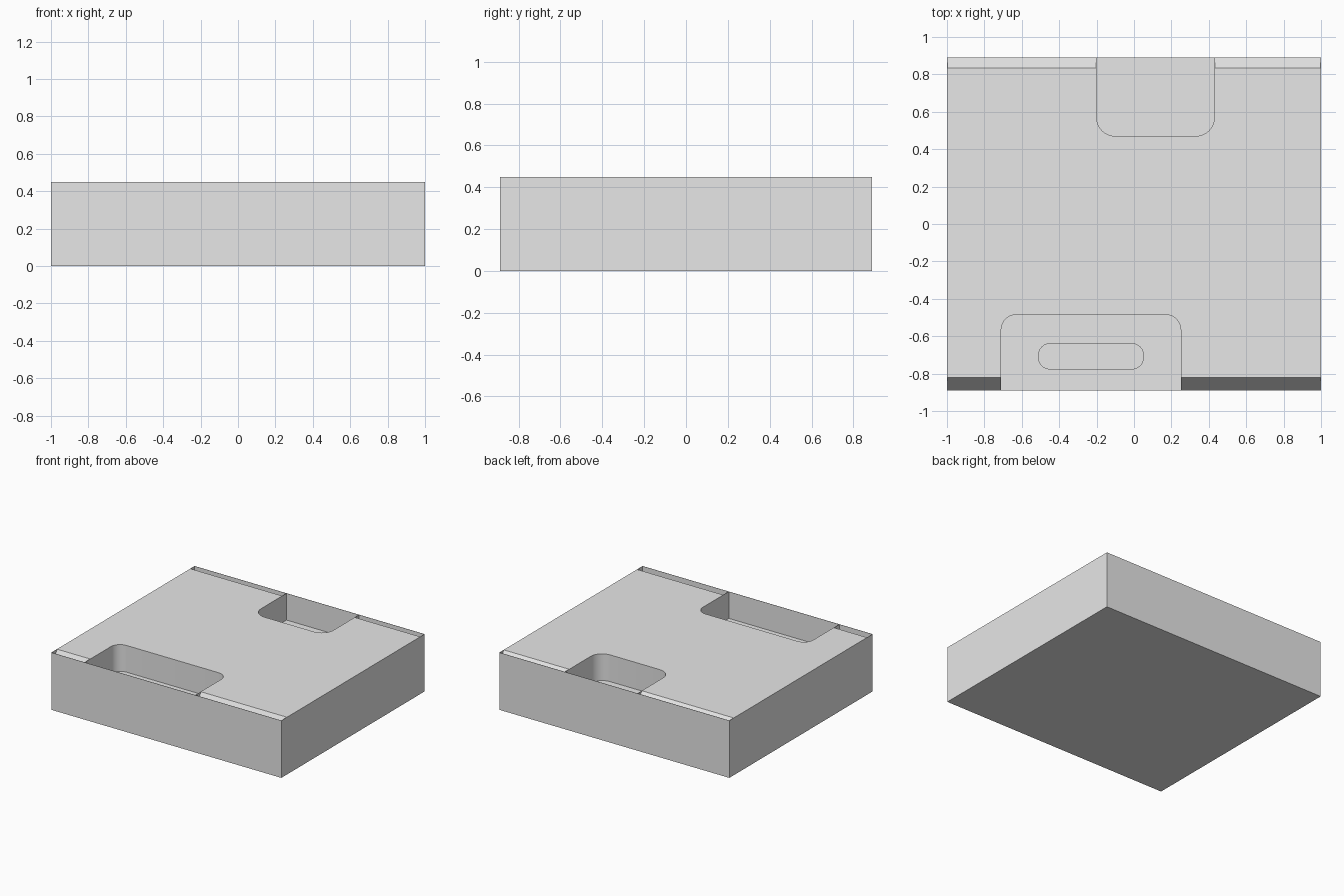
import bpy, bmesh, math
from mathutils import Vector

cube = bpy.data.objects.get("Cube")
if cube:
    bpy.data.objects.remove(cube, do_unlink=True)

W, D, H = 1.0, 0.89, 0.45      # half width, half depth, height
SKIN = 0.002                   # very thin outer walls
FLOOR = 0.24                   # pocket floor height

grey = bpy.data.materials.new("plain grey")
grey.use_nodes = True
grey.diffuse_color = (0.8, 0.8, 0.8, 1)
grey.node_tree.nodes["Principled BSDF"].inputs["Base Color"].default_value = (0.8, 0.8, 0.8, 1)


def prism(name, points, direction):
    """Extrude a closed outline of 3D points along a direction."""
    bm = bmesh.new()
    face = bm.faces.new([bm.verts.new(p) for p in points])
    ext = bmesh.ops.extrude_face_region(bm, geom=[face])
    verts = [v for v in ext["geom"] if isinstance(v, bmesh.types.BMVert)]
    bmesh.ops.translate(bm, verts=verts, vec=Vector(direction))
    bmesh.ops.recalc_face_normals(bm, faces=bm.faces)
    mesh = bpy.data.meshes.new(name)
    bm.to_mesh(mesh)
    bm.free()
    mesh.materials.append(grey)
    obj = bpy.data.objects.new(name, mesh)
    bpy.context.collection.objects.link(obj)
    return obj


def rounded(x0, x1, y0, y1, z, front_r, back_r, steps=8):
    """Rectangle outline with separate radii for front and back corners."""
    pts = []
    corners = [(x1, y1, back_r, -1, -1), (x0, y1, back_r, 1, -1),
               (x0, y0, front_r, 1, 1), (x1, y0, front_r, -1, 1)]
    for i, (x, y, r, sx, sy) in enumerate(corners):
        for k in range(steps + 1 if r else 1):
            a = math.pi / 2 * (i + k / steps)
            pts.append((x + r * (sx + math.cos(a)), y + r * (sy + math.sin(a)), z))
    return pts


def groove(x0, x1, side, width, depth):
    """Sloping channel running down to the front or back wall."""
    outer, inner = side * (D - SKIN), side * (D - width)
    outline = [(x0, outer, H - depth), (x0, inner, H), (x0, inner, H + 0.1), (x0, outer, H + 0.1)]
    return prism("groove_cutter", outline, (x1 - x0, 0, 0))


# Solid block
block = prism("block", rounded(-W, W, -D, D, 0, 0, 0), (0, 0, H))

# Front pocket, its floor slot, and the back pocket
up = (0, 0, H)
cutters = [
    prism("front_pocket_cutter", rounded(-0.71, 0.25, SKIN - D, -0.485, FLOOR, 0, 0.08), up),
    prism("slot_cutter", rounded(-0.51, 0.05, -0.775, -0.64, 0.12, 0.06, 0.06), (0, 0, 0.2)),
    prism("back_pocket_cutter", rounded(-0.2, 0.43, 0.47, D - SKIN, FLOOR, 0.1, 0), up),
]

# Sloping channels on both sides of each pocket
for side, left, right, width, depth in ((-1, -0.71, 0.25, 0.07, 0.11), (1, -0.2, 0.43, 0.055, 0.06)):
    cutters.append(groove(SKIN - W, left - SKIN, side, width, depth))
    cutters.append(groove(right + SKIN, W - SKIN, side, width, depth))

bpy.ops.object.select_all(action="DESELECT")
block.select_set(True)
bpy.context.view_layer.objects.active = block
for cutter in cutters:
    cutter.hide_render = True
    mod = block.modifiers.new("cut", "BOOLEAN")
    mod.operation = "DIFFERENCE"
    mod.solver = "EXACT"
    mod.object = cutter
    bpy.ops.object.modifier_apply(modifier=mod.name)
    bpy.data.objects.remove(cutter, do_unlink=True)

bpy.ops.object.shade_smooth_by_angle(angle=math.radians(30))
